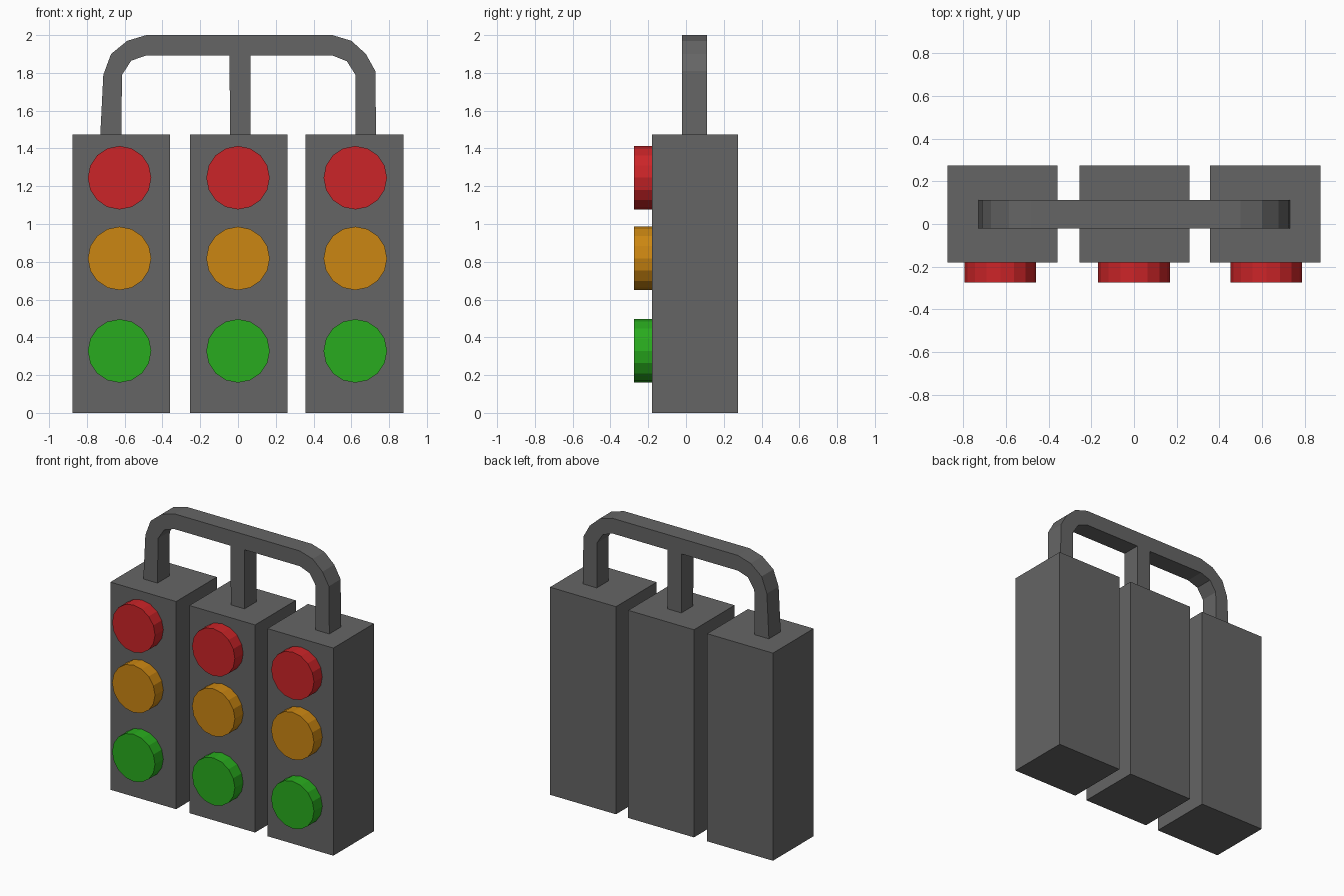
import bpy, bmesh
from math import pi
from mathutils import Matrix

if "Cube" in bpy.data.objects:
    bpy.data.objects.remove(bpy.data.objects["Cube"])


def material(name, rgb):
    mat = bpy.data.materials.new(name)
    mat.diffuse_color = (*rgb, 1)
    mat.use_nodes = True
    mat.node_tree.nodes["Principled BSDF"].inputs["Base Color"].default_value = mat.diffuse_color
    return mat


def finish(name, bm, mat):
    bmesh.ops.recalc_face_normals(bm, faces=bm.faces)
    mesh = bpy.data.meshes.new(name)
    bm.to_mesh(mesh)
    bm.free()
    mesh.materials.append(mat)
    ob = bpy.data.objects.new(name, mesh)
    bpy.context.collection.objects.link(ob)
    return ob


def extrude_profile(name, points, y0, y1):
    """Extrude an (x, z) outline from y0 to y1."""
    bm = bmesh.new()
    face = bm.faces.new([bm.verts.new((x, y0, z)) for x, z in points])
    new = bmesh.ops.extrude_face_region(bm, geom=[face])["geom"]
    verts = [v for v in new if isinstance(v, bmesh.types.BMVert)]
    bmesh.ops.translate(bm, verts=verts, vec=(0, y1 - y0, 0))
    return finish(name, bm, dark_grey)


def lamp(name, x, z, mat):
    bm = bmesh.new()
    turn = Matrix.Translation((x, -0.2225, z)) @ Matrix.Rotation(pi / 2, 4, 'X')
    bmesh.ops.create_cone(bm, cap_ends=True, segments=LAMP_SIDES, radius1=LAMP_R,
                          radius2=LAMP_R, depth=0.105, matrix=turn)
    return finish(name, bm, mat)


LAMP_SIDES, LAMP_R = 16, 0.168
TOP = 1.473
dark_grey = material("dark_grey", (0.13, 0.13, 0.13))
lamps = [("red", 1.245, material("red", (0.6, 0.018, 0.021))),
         ("amber", 0.818, material("amber", (0.6, 0.24, 0.006))),
         ("green", 0.328, material("green", (0.022, 0.41, 0.013)))]

# Three signal housings, each with three lamps
for side, x0, x1, cx in (("left", -0.875, -0.359, -0.627),
                         ("middle", -0.255, 0.261, 0.0),
                         ("right", 0.357, 0.875, 0.621)):
    extrude_profile(side + "_housing", [(x0, 0), (x1, 0), (x1, TOP), (x0, TOP)], -0.181, 0.275)
    for colour, z, mat in lamps:
        lamp(f"{side}_{colour}_lamp", cx, z, mat)

# Hanging frame: rounded arch, with outer then inner outline
outer = [(-0.729, TOP), (-0.713, 1.79), (-0.672, 1.9), (-0.586, 1.97), (-0.485, 2.0),
         (0.5, 2.0), (0.6, 1.97), (0.677, 1.9), (0.727, 1.81), (0.731, TOP)]
inner = [(0.622, TOP), (0.622, 1.79), (0.576, 1.862), (0.5, 1.892),
         (-0.486, 1.892), (-0.565, 1.865), (-0.614, 1.79), (-0.618, TOP)]
extrude_profile("hanging_arch", outer + inner, -0.02, 0.112)

# Centre hanger
extrude_profile("centre_hanger", [(-0.042, TOP), (0.065, TOP), (0.065, 1.892), (-0.045, 1.892)],
                -0.02, 0.112)
